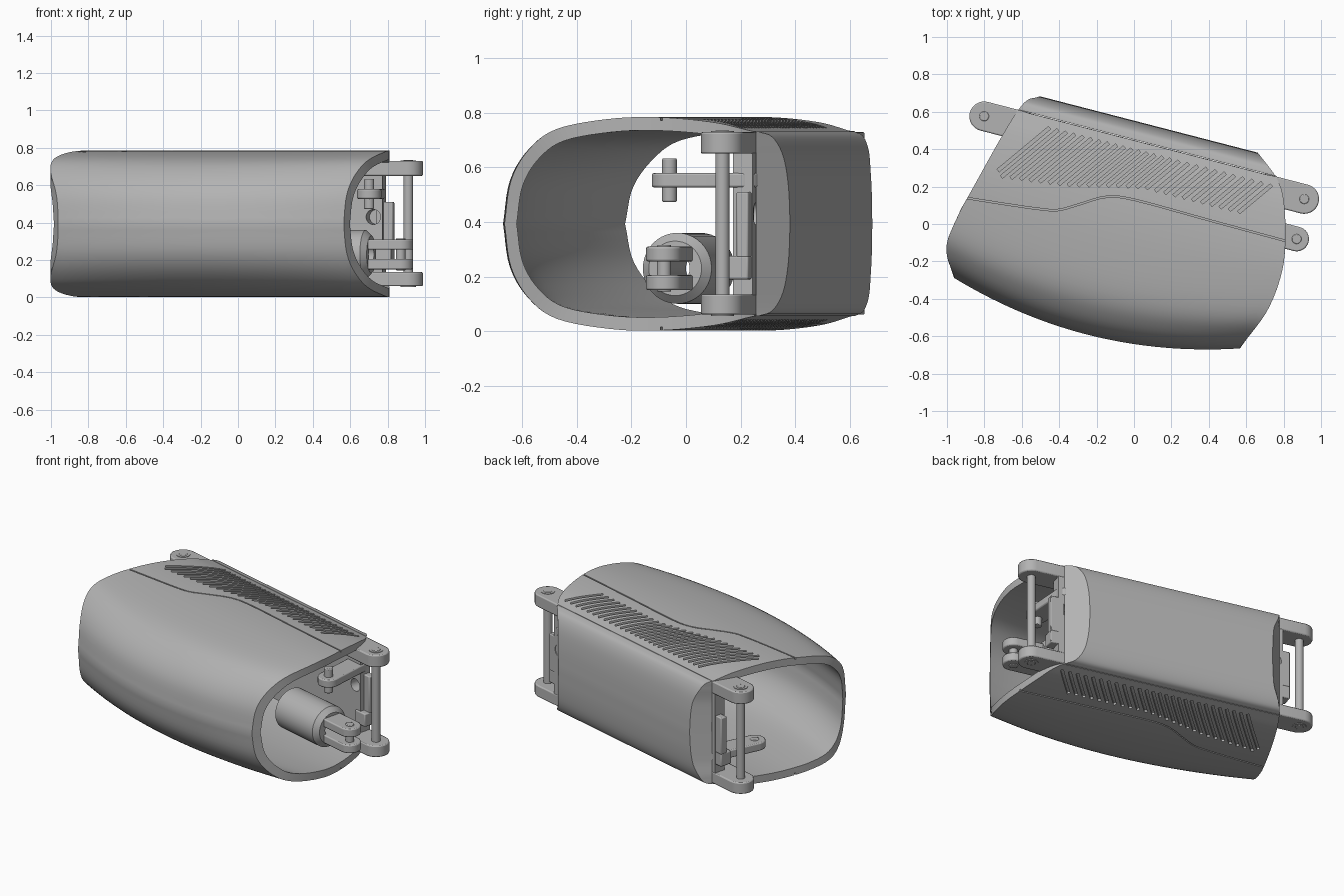
import bpy, bmesh, math
from mathutils import Matrix, Vector

if "Cube" in bpy.data.objects:
    bpy.data.objects.remove(bpy.data.objects["Cube"], do_unlink=True)

MID = 0.393                                # height of the symmetry plane
TURN = Matrix.Rotation(math.radians(-14.5), 4, 'Z')
CENTRE = -0.036                            # middle of the bracket along its length

grey = bpy.data.materials.new("plain_grey")
grey.use_nodes = True
COLOUR = (0.45, 0.45, 0.45, 1)
grey.diffuse_color = COLOUR
grey.node_tree.nodes["Principled BSDF"].inputs["Base Color"].default_value = COLOUR


def finish(name, bm, bevel=0.0, angle=35):
    """Turn the mesh into place, then shade it."""
    bmesh.ops.recalc_face_normals(bm, faces=bm.faces)
    me = bpy.data.meshes.new(name)
    bm.to_mesh(me)
    bm.free()
    me.transform(TURN)
    me.materials.append(grey)
    ob = bpy.data.objects.new(name, me)
    bpy.context.collection.objects.link(ob)
    if bevel:
        mod = ob.modifiers.new("Bevel", 'BEVEL')
        mod.width, mod.segments, mod.limit_method = bevel, 2, 'ANGLE'
    shade(ob, angle)
    return ob


def shade(ob, angle):
    bpy.ops.object.select_all(action='DESELECT')
    ob.select_set(True)
    bpy.context.view_layer.objects.active = ob
    bpy.ops.object.shade_smooth_by_angle(angle=math.radians(angle))


def cut(ob, cutter, angle=35):
    mod = ob.modifiers.new("Cut", 'BOOLEAN')
    mod.operation, mod.solver, mod.object = 'DIFFERENCE', 'EXACT', cutter
    bpy.context.view_layer.objects.active = ob
    bpy.ops.object.modifier_apply(modifier=mod.name)
    bpy.data.objects.remove(cutter, do_unlink=True)
    shade(ob, angle)


def interp(pts, x):
    for (a, fa), (b, fb) in zip(pts, pts[1:]):
        if x <= b:
            return fa + (fb - fa) * max(0, (x - a) / (b - a))
    return pts[-1][1]


def smooth(pts, steps):
    """Catmull-Rom curve through the points."""
    p = [Vector(q) for q in pts]
    p = [2 * p[0] - p[1]] + p + [2 * p[-1] - p[-2]]
    out = []
    for a, b, c, d in zip(p, p[1:], p[2:], p[3:]):
        for i in range(steps):
            t = i / steps
            out.append(0.5 * (2 * b + (c - a) * t + (2 * a - 5 * b + 4 * c - d) * t * t
                              + (3 * b - a - 3 * c + d) * t ** 3))
    return out + [p[-2]]


# Curved end cuts of the housing, as length position against depth
END_A = [tuple(q) for q in smooth([(-.51, -.86), (-.43, -.925), (-.347, -.943), (-.2, -.922),
                                   (-.087, -.897), (.435, -.753), (.538, -.655)], 5)]
END_B = [tuple(q) for q in smooth([(-.51, .715), (-.31, .803), (-.095, .83), (.106, .809),
                                   (.326, .742), (.432, .673), (.535, .545)], 5)]


def bulge(u, v):
    """The front wall bows outward along the length."""
    if v > 0.1:
        return v
    return 0.1 + (v - 0.1) * (0.735 - 0.2 * (u + 0.1) ** 2) / 0.615


def loft(name, outer, inner, steps):
    """Sweep a half section, mirrored in height, between the two end cuts."""
    def full(half):
        return [(v, h) for v, h in half] + [(v, -h) for v, h in reversed(half[:-1])]
    o, i = full(outer), full(inner)
    n, ring = len(o), full(outer) + list(reversed(i))
    bm, rows = bmesh.new(), []
    for s in range(steps + 1):
        row = []
        for v, h in ring:
            a, b = interp(END_A, v), interp(END_B, v)
            u = a + (b - a) * s / steps
            row.append(bm.verts.new((u, bulge(u, v), MID + h)))
        rows.append(row)
    m = len(ring)
    for r, q in zip(rows, rows[1:]):
        for k in range(m):
            bm.faces.new((r[k], r[(k + 1) % m], q[(k + 1) % m], q[k]))
    for r in (rows[0], rows[-1]):
        for k in range(n - 1):
            bm.faces.new((r[k], r[k + 1], r[m - 2 - k], r[m - 1 - k]))
    return finish(name, bm)


# Housing: a hollow wall, open at both ends
half = smooth([(.433, .338), (.3, .372), (.1, .391), (-.1, .384), (-.31, .348),
               (-.42, .275), (-.49, .16), (-.515, 0)], 5)
half = [(p.x, p.y) for p in half]
inner = [(v if v > .1 else .1 + (v - .1) * .925, h * .875) for v, h in half]
housing = loft("housing", half, inner, 36)
HEIGHT = sorted(half)

# Seam and vent slots cut into top and bottom
cutter_bm = bmesh.new()


def groove(path, w, depth):
    for side in (1, -1):
        rows = []
        for k, p in enumerate(path):
            t = (path[min(k + 1, len(path) - 1)] - path[max(k - 1, 0)]).normalized()
            nrm = Vector((-t.y, t.x)) * w
            low = interp(HEIGHT, p.y) - depth
            rows.append([cutter_bm.verts.new((q.x, q.y, MID + side * z))
                         for q, z in ((p + nrm, low), (p - nrm, low), (p - nrm, .45), (p + nrm, .45))])
        for r, q in zip(rows, rows[1:]):
            for j in range(4):
                cutter_bm.faces.new((r[j], r[(j + 1) % 4], q[(j + 1) % 4], q[j]))
        cutter_bm.faces.new(rows[0])
        cutter_bm.faces.new(rows[-1])


seam = [(-.96, -.095), (-.7, -.07), (-.504, -.048), (-.406, -.027), (-.298, .036), (-.18, .103),
        (-.03, .126), (.4, .12), (.86, .115)]
groove(smooth(seam, 4), .004, .012)
LOW = [(-.8, .06), (-.4, .11), (-.15, .17), (0, .2), (.8, .2)]
for k in range(29):
    u = -.80 + k * .051
    v = interp(LOW, u)
    a = Vector((u, v))
    b = Vector((u + (.385 - v) * .72, .385))
    start = max(0, (-.775 - u) / (b.x - u))
    a = a.lerp(b, start)
    if b.x < .69:
        groove([a.lerp(b, j / 4) for j in range(5)], .009, .014)
cut(housing, finish("groove_cutter", cutter_bm), 30)

# Rounded back pad
pad = smooth([(.445, .338), (.485, .318), (.515, .25), (.53, .14), (.535, 0)], 5)
pad = [(p.x, p.y) for p in pad]
loft("back_pad", pad, [(.437, h) for v, h in pad], 10)


def box(name, u0, u1, v0, v1, z0, z1, bevel=.006):
    bm = bmesh.new()
    bmesh.ops.create_cube(bm, size=1)
    for p in bm.verts:
        p.co = (u0 + (p.co.x + .5) * (u1 - u0), v0 + (p.co.y + .5) * (v1 - v0),
                z0 + (p.co.z + .5) * (z1 - z0))
    return finish(name, bm, bevel)


def capsule(name, p0, p1, r, z0, z1, bevel=.007):
    """Flat link with round ends; a plain cylinder when the ends match."""
    p0, p1 = Vector(p0), Vector(p1)
    base = math.atan2(p1.y - p0.y, p1.x - p0.x)
    bm, n = bmesh.new(), 16
    flat = []
    for c, turn in ((p1, -math.pi / 2), (p0, math.pi / 2)):
        for k in range(n + (p0 != p1)):
            t = base + turn + math.pi * k / n
            flat.append((c.x + r * math.cos(t), c.y + r * math.sin(t)))
    lo = [bm.verts.new((x, y, z0)) for x, y in flat]
    hi = [bm.verts.new((x, y, z1)) for x, y in flat]
    bm.faces.new(lo)
    bm.faces.new(hi)
    for k in range(len(flat)):
        j = (k + 1) % len(flat)
        bm.faces.new((lo[k], lo[j], hi[j], hi[k]))
    return finish(name, bm, bevel)


def tube(name, u0, u1, v, z, r, bore):
    """Hollow cylinder lying along the housing."""
    bm = bmesh.new()
    prof = [(u0, bore), (u0, r), (u1 - .03, r), (u1, r - .03), (u1, bore)]
    vs = [bm.verts.new((u, v, z + q)) for u, q in prof]
    edges = [bm.edges.new((vs[k], vs[(k + 1) % 5])) for k in range(5)]
    bmesh.ops.spin(bm, geom=vs + edges, cent=(0, v, z), axis=(1, 0, 0),
                   angle=math.tau, steps=40, use_merge=True)
    bmesh.ops.remove_doubles(bm, verts=bm.verts, dist=1e-5)
    return finish(name, bm)


# Bracket behind the pad, with a hole near each end
spine = box("spine", CENTRE - .74, CENTRE + .74, .36, .434, .07, .72, 0)
for s in (-1, 1):
    bm = bmesh.new()
    bmesh.ops.create_cone(bm, cap_ends=True, segments=24, radius1=.04, radius2=.04, depth=.3,
                          matrix=Matrix.Translation((CENTRE + s * .69, .4, .43))
                          @ Matrix.Rotation(math.pi / 2, 4, 'X'))
    cut(spine, finish("hole_cutter", bm))

# Hinge ends: lugs, rods and stepped tabs
for s, side in ((-1, "right"), (1, "left")):
    pivot = (CENTRE + s * .884, .357)
    root = (CENTRE + s * .68, .357)
    for z0, z1, lvl in ((.06, .135, "lower"), (.65, .73, "upper")):
        capsule(f"{side}_{lvl}_hinge_lug", root, pivot, .079, z0, z1)
    capsule(f"{side}_hinge_rod", pivot, pivot, .026, .055, .736, .004)
    for z, lvl in ((.056, "lower"), (.728, "upper")):
        capsule(f"{side}_{lvl}_rod_cap", pivot, pivot, .042, z, z + .005, 0)
    a, b = sorted((CENTRE + s * .7, CENTRE + s * .79))
    box(f"{side}_tab", a, b, .385, .43, .27, .51)
    box(f"{side}_tab_step", a, b, .35, .43, .19, .275)
    # Inner arm with a pin
    z = MID + s * .16
    tip = (CENTRE + s * .73, .117)
    capsule(f"{side}_inner_arm", tip, (CENTRE + s * .68, .38), .065, z - .026, z + .026)
    drop = .08 if s > 0 else .03
    capsule(f"{side}_arm_pin", tip, tip, .027, z - drop, z + drop, .005)

# Actuator sleeve with a forked end
tube("actuator_sleeve", .33, .70, .14, .23, .13, .055)
for z0, z1, lvl in ((.15, .205, "lower"), (.255, .31, "upper")):
    capsule(f"{lvl}_fork_arm", (.66, .14), (.862, .14), .066, z0, z1)
capsule("fork_pin", (.862, .14), (.862, .14), .026, .145, .316, .004)
